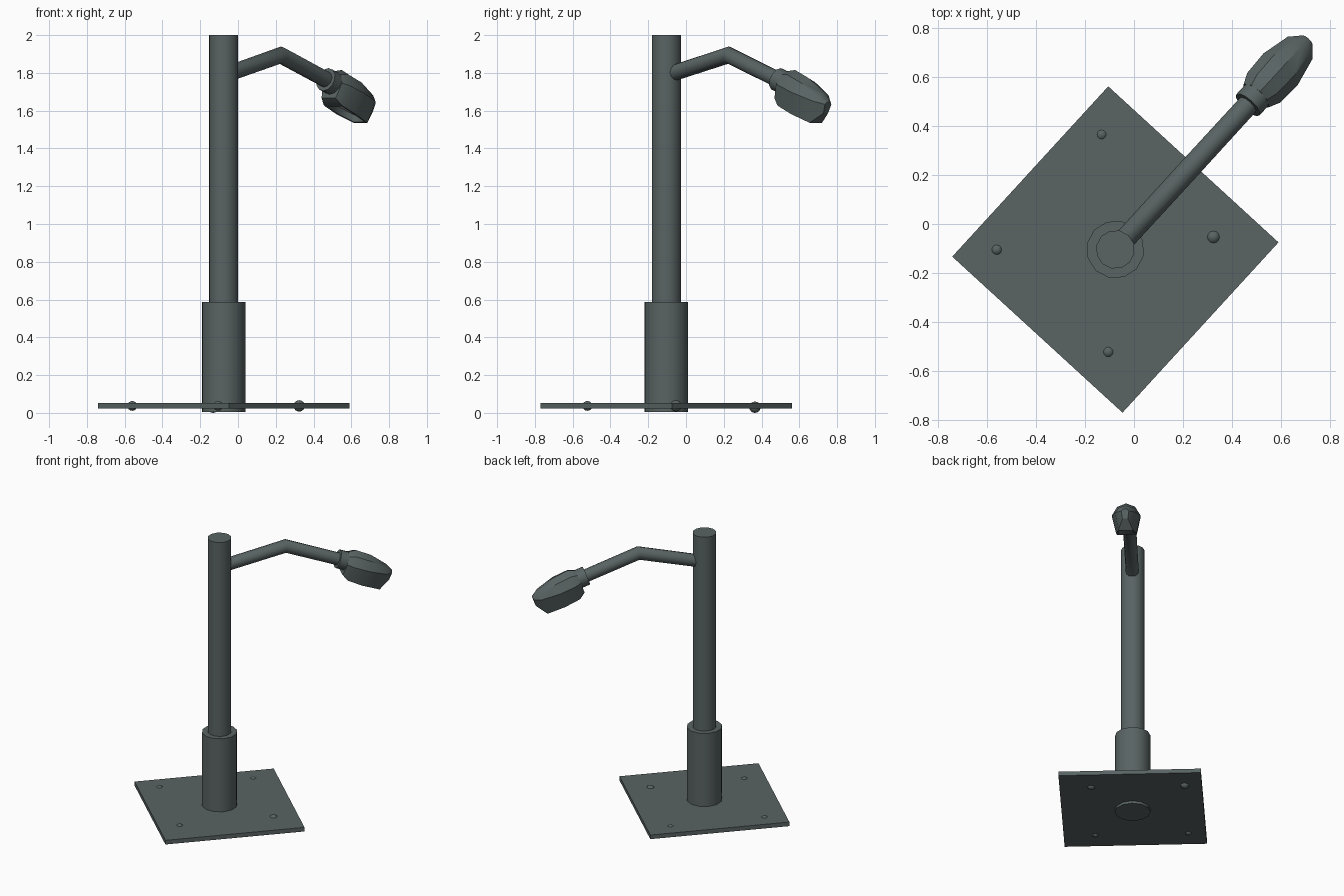
import bpy, bmesh, math
from mathutils import Matrix, Vector

if "Cube" in bpy.data.objects:
    bpy.data.objects.remove(bpy.data.objects["Cube"])

# Local frame: x runs out along the lamp arm, origin on the pole axis
FRAME = Matrix.Translation((-0.076, -0.104, 0)) @ Matrix.Rotation(math.radians(47.5), 4, 'Z')

metal = bpy.data.materials.new("dark_metal")
metal.diffuse_color = (0.10, 0.125, 0.125, 1)
metal.use_nodes = True
metal.node_tree.nodes["Principled BSDF"].inputs["Base Color"].default_value = metal.diffuse_color
glass = bpy.data.materials.new("pale_glass")
glass.diffuse_color = (0.75, 0.75, 0.72, 1)
glass.use_nodes = True
glass.node_tree.nodes["Principled BSDF"].inputs["Base Color"].default_value = glass.diffuse_color


def make(name, bm, angle=40):
    bmesh.ops.recalc_face_normals(bm, faces=bm.faces)
    me = bpy.data.meshes.new(name)
    bm.to_mesh(me)
    bm.free()
    ob = bpy.data.objects.new(name, me)
    bpy.context.collection.objects.link(ob)
    me.materials.append(metal)
    me.materials.append(glass)
    bpy.ops.object.select_all(action='DESELECT')
    ob.select_set(True)
    bpy.context.view_layer.objects.active = ob
    bpy.ops.object.shade_smooth_by_angle(angle=math.radians(angle))
    return ob


def loft(name, rings, angle=40):
    """Skin a list of rings (local points) and cap both ends."""
    bm = bmesh.new()
    vs = [[bm.verts.new(FRAME @ Vector(p)) for p in r] for r in rings]
    n = len(vs[0])
    for a, b in zip(vs, vs[1:]):
        for i in range(n):
            j = (i + 1) % n
            bm.faces.new((a[i], a[j], b[j], b[i]))
    bm.faces.new(vs[0])
    bm.faces.new(vs[-1])
    return make(name, bm, angle)


def disc(centre, radius, right, up, n=12):
    c, right, up = Vector(centre), Vector(right), Vector(up)
    return [c + radius * (right * math.cos(t) + up * math.sin(t))
            for t in (math.tau * i / n for i in range(n))]


def column(name, r, z0, z1):
    loft(name, [disc((0, 0, z), r, (1, 0, 0), (0, 1, 0)) for z in (z0, z1)])


# Pole and its thicker foot sleeve
column("pole", 0.079, 0.5, 2.0)
column("foot_sleeve", 0.118, 0.005, 0.586)

# Square ground plate
h = 0.471
loft("base_plate", [[(-h, -h, z), (h, -h, z), (h, h, z), (-h, h, z)] for z in (0.023, 0.053)])

# Four rounded bolts
for i, (x, y, r) in enumerate([(-0.132, 0.365, 0.03), (0.324, -0.053, 0.03),
                               (-0.105, -0.522, 0.026), (-0.56, -0.105, 0.026)]):
    bm = bmesh.new()
    bmesh.ops.create_uvsphere(bm, u_segments=12, v_segments=8, radius=r,
                              matrix=Matrix.Translation((x, y, 0.037 if i else 0.03)))
    make(f"bolt_{i + 1}", bm)

# Bent arm with a mitred elbow
tilt = math.radians(-20)
axis = Vector((math.cos(tilt), 0, math.sin(tilt)))
up = Vector((-math.sin(tilt), 0, math.cos(tilt)))
neck = Vector((0.80, 0, 1.765))
rise = math.radians(13.3)
loft("arm", [disc((0.055, 0, 1.80), 0.043, (0, 1, 0), (-math.sin(rise), 0, math.cos(rise))),
             disc((0.447, 0, 1.894), 0.044, (0, 1, 0), (0.06, 0, 1.04)),
             disc(neck + axis * 0.05, 0.043, (0, 1, 0), up)])


# Collar and faceted lamp head, built along the tilted axis
def at(u, w, v):
    return neck + axis * u + up * v + Vector((0, w, 0))


loft("collar", [disc(at(u, 0, 0), 0.064, (0, 1, 0), up) for u in (0, 0.075)])


def section(u, w, top, bottom):
    half = [(0.62 * w, 0.72 * top), (w, 0.0), (0.72 * w, bottom)]
    pts = [(0, top)] + half + [(-a, b) for a, b in reversed(half)]
    return [at(u, a, b) for a, b in pts]


head = loft("lamp_head", [section(0.055, 0.07, 0.068, -0.085),
                          section(0.10, 0.09, 0.090, -0.110),
                          section(0.21, 0.095, 0.082, -0.118),
                          section(0.335, 0.068, 0.045, -0.122),
                          section(0.385, 0.025, 0.015, -0.05)], 30)

# Recessed light opening in the underside
bm = bmesh.new()
bm.from_mesh(head.data)
down = (FRAME.to_3x3() @ -up).normalized()
under = [f for f in bm.faces if f.normal.dot(down) > 0.97]
bmesh.ops.inset_region(bm, faces=under, thickness=0.014)
rec = bmesh.ops.inset_region(bm, faces=under, thickness=0.006, depth=-0.035)
for f in under:
    f.material_index = 1
bm.to_mesh(head.data)
bm.free()
